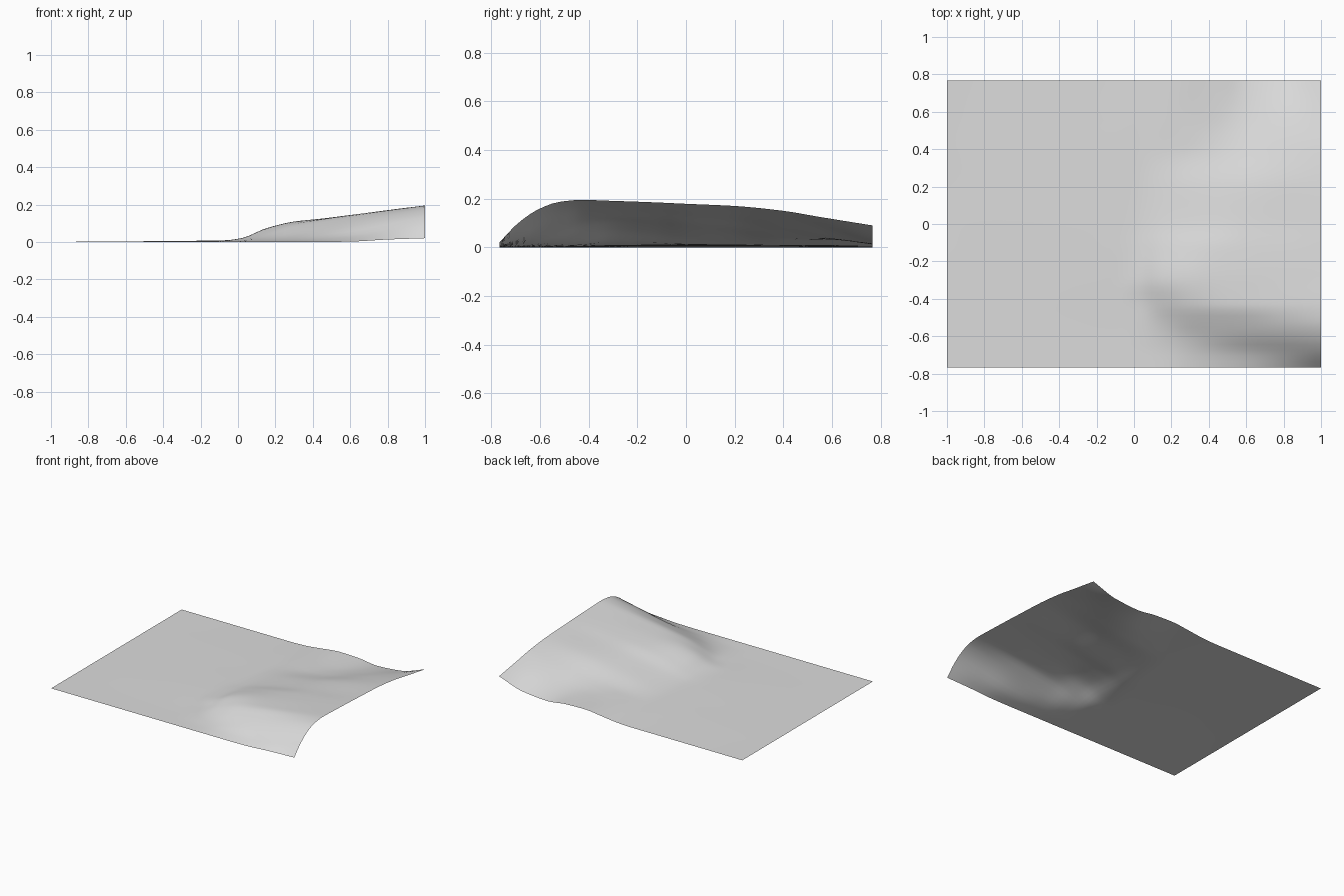
import bpy
import bmesh

HALF_DEPTH = 0.767

# Control stations across the sheet, and one height profile per depth (thousandths)
STATIONS = (-1, -0.1, 0.02, 0.15, 0.3, 0.45, 0.6, 0.8, 1)
PROFILES = {
    -HALF_DEPTH: (0, 0, 0, 0, 0, 0, 2, 13, 20),
    -0.69: (0, 0, 0, 2, 11, 19, 30, 62, 100),
    -0.6: (0, 0, 2, 11, 34, 58, 82, 122, 160),
    -0.52: (0, 1, 5, 26, 65, 92, 117, 154, 187),
    -0.43: (0, 3, 9, 50, 96, 121, 143, 170, 195),
    -0.3: (0, 6, 21, 73, 109, 125, 144, 168, 191),
    -0.13: (0, 8, 17, 57, 93, 117, 138, 162, 185),
    0: (0, 8, 12, 40, 71, 98, 127, 153, 179),
    0.2: (0, 7, 9, 27, 54, 79, 113, 145, 170),
    0.4: (0, 6, 7, 16, 30, 45, 73, 117, 150),
    0.55: (0, 4, 6, 17, 29, 33, 44, 87, 125),
    HALF_DEPTH: (0, 0, 4, 18, 33, 29, 12, 27, 90),
}


def smooth_value(knots, values, t):
    """Monotone cubic through the knots, so the sheet never overshoots."""
    last = len(knots) - 1
    slopes = [(values[i + 1] - values[i]) / (knots[i + 1] - knots[i])
              for i in range(last)]

    def tangent(i):
        if i == 0 or i == last:
            return slopes[min(i, last - 1)]
        before, after = slopes[i - 1], slopes[i]
        if before * after <= 0:
            return 0
        return 2 * before * after / (before + after)

    i = 0
    while i < last - 1 and t > knots[i + 1]:
        i += 1
    span = knots[i + 1] - knots[i]
    u = min(max((t - knots[i]) / span, 0), 1)
    blend = u * u * (3 - 2 * u)
    return (values[i] * (1 - blend) + values[i + 1] * blend
            + span * tangent(i) * u * (1 - u) ** 2
            - span * tangent(i + 1) * u * u * (1 - u))


def ground_height(x, y):
    depths = list(PROFILES)
    column = [smooth_value(STATIONS, row, x) for row in PROFILES.values()]
    return max(smooth_value(depths, column, y), 0) / 1000


if "Cube" in bpy.data.objects:
    bpy.data.objects.remove(bpy.data.objects["Cube"], do_unlink=True)

# Plain pale grey surface
grey = bpy.data.materials.new("pale_grey")
grey.use_nodes = True
grey.diffuse_color = (0.72, 0.72, 0.72, 1)
grey.node_tree.nodes["Principled BSDF"].inputs["Base Color"].default_value = grey.diffuse_color

# Open sheet of ground, raised into a ridge with a steep front slope
bm = bmesh.new()
bmesh.ops.create_grid(bm, x_segments=64, y_segments=50, size=1)
for vert in bm.verts:
    vert.co.y *= HALF_DEPTH
    vert.co.z = ground_height(vert.co.x, vert.co.y)
for face in bm.faces:
    face.smooth = True
mesh = bpy.data.meshes.new("terrain_sheet")
bm.to_mesh(mesh)
bm.free()
mesh.materials.append(grey)
terrain = bpy.data.objects.new("terrain_sheet", mesh)
bpy.context.collection.objects.link(terrain)
